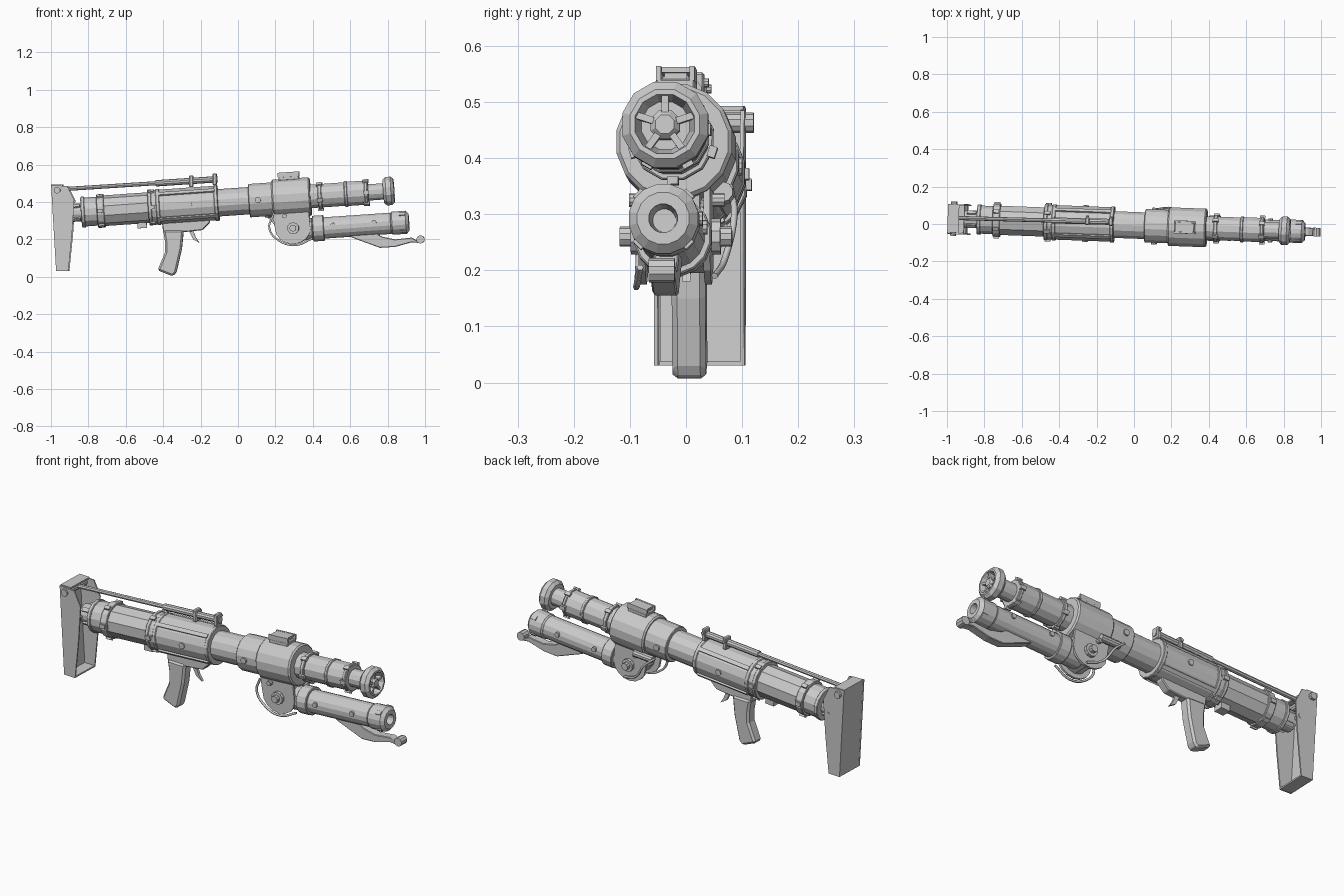
import bpy, bmesh, math
from mathutils import Matrix, Vector

cube = bpy.data.objects.get("Cube")
if cube:
    bpy.data.objects.remove(cube, do_unlink=True)

GREY = (.6, .6, .6, 1)
steel = bpy.data.materials.new("plain_grey")
steel.use_nodes = True
steel.diffuse_color = GREY
steel.node_tree.nodes["Principled BSDF"].inputs["Base Color"].default_value = GREY

# YAW turns the whole weapon slightly; AXIS follows the main barrel; UNDER the lower tube
YAW = Matrix.Translation((0, -.007, 0)) @ Matrix.Rotation(-.037, 4, 'Z')
AXIS = YAW @ Matrix.Translation((0, 0, .403)) @ Matrix.Rotation(-.069, 4, 'Y')
UNDER = AXIS @ Matrix.Translation((0, 0, -.173))


def finish(name, bm, frame, bevel=0):
    bmesh.ops.recalc_face_normals(bm, faces=bm.faces)
    bm.transform(frame)
    mesh = bpy.data.meshes.new(name)
    bm.to_mesh(mesh)
    bm.free()
    mesh.materials.append(steel)
    ob = bpy.data.objects.new(name, mesh)
    bpy.context.collection.objects.link(ob)
    if bevel:
        mod = ob.modifiers.new("bevel", 'BEVEL')
        mod.width = bevel
        mod.segments = 1


def tube(name, start, end, radius, sides=14, chamfer=.003, bore=0, depth=.02, frame=AXIS):
    """Chamfered cylinder along x, with an optional tapering bore in its front end."""
    rim = radius - chamfer
    profile = [(start, rim), (start + chamfer, radius), (end - chamfer, radius), (end, rim)]
    if bore:
        profile += [(end, bore), (end - depth, bore * .8)]
    bm = bmesh.new()
    rings = []
    for x, r in profile:
        angles = [math.tau * (i + .5) / sides for i in range(sides)]
        rings.append([bm.verts.new((x, r * math.cos(a), r * math.sin(a))) for a in angles])
    for near, far in zip(rings, rings[1:]):
        for i in range(sides):
            j = (i + 1) % sides
            bm.faces.new((near[i], near[j], far[j], far[i]))
    bm.faces.new(rings[0])
    bm.faces.new(rings[-1])
    finish(name, bm, frame)


def plate(name, outline, middle, width, bevel=0):
    """Extrude an (x, z) outline sideways, centred on y = middle."""
    bm = bmesh.new()
    face = bm.faces.new([bm.verts.new((x, middle - width / 2, z)) for x, z in outline])
    out = bmesh.ops.extrude_face_region(bm, geom=[face])
    moved = [g for g in out["geom"] if isinstance(g, bmesh.types.BMVert)]
    bmesh.ops.translate(bm, verts=moved, vec=(0, width, 0))
    finish(name, bm, YAW, bevel)


def box(name, centre, size, frame=AXIS, bevel=0):
    bm = bmesh.new()
    shape = Matrix.Translation(centre) @ Matrix.Diagonal((*size, 1))
    bmesh.ops.create_cube(bm, size=1, matrix=shape)
    finish(name, bm, frame, bevel)


def rod(name, a, b, radius, sides=10, frame=YAW):
    a, b = Vector(a), Vector(b)
    turn = (b - a).to_track_quat('Z', 'Y').to_matrix().to_4x4()
    bm = bmesh.new()
    bmesh.ops.create_cone(bm, cap_ends=True, segments=sides, radius1=radius, radius2=radius,
                          depth=(b - a).length, matrix=Matrix.Translation((a + b) / 2) @ turn)
    finish(name, bm, frame)


def cross_pin(name, x, z, reach, radius, frame=YAW):
    rod(name, (x, -reach, z), (x, reach, z), radius, frame=frame)


def hose(name, points):
    curve = bpy.data.curves.new(name, 'CURVE')
    curve.dimensions = '3D'
    curve.bevel_depth = .006
    curve.bevel_resolution = 1
    curve.resolution_u = 5
    curve.use_fill_caps = True
    line = curve.splines.new('BEZIER')
    line.bezier_points.add(len(points) - 1)
    for p, co in zip(line.bezier_points, points):
        p.co = co
        p.handle_left_type = p.handle_right_type = 'AUTO'
    curve.materials.append(steel)
    ob = bpy.data.objects.new(name, curve)
    bpy.context.collection.objects.link(ob)
    ob.matrix_world = YAW


def lugs(name, x, radius, count, length=.03, width=.02, frame=AXIS):
    """Small blocks spaced evenly around a tube."""
    for i in range(count):
        turn = Matrix.Rotation(math.tau * (i + .5) / count, 4, 'X')
        box(name, (x, 0, radius), (length, width, .014), frame @ turn)


# Main barrel, rear to front
tube("rear_tube", start=-.91, end=-.83, radius=.048)
tube("rear_flange", start=-.84, end=-.82, radius=.083)
tube("rear_collar", start=-.83, end=-.75, radius=.077)
tube("rear_band", start=-.755, end=-.715, radius=.09)
tube("rear_barrel", start=-.72, end=-.47, radius=.082, sides=10)
tube("middle_body", start=-.48, end=-.11, radius=.094, sides=16)
for middle in (-.47, -.427, -.115):
    tube("body_band", start=middle - .01, end=middle + .01, radius=.098, sides=16)
tube("centre_barrel", start=-.12, end=.08, radius=.073)
tube("front_sleeve", start=.06, end=.19, radius=.091, sides=16)
tube("front_body", start=.185, end=.39, radius=.105, sides=16, chamfer=.007)
tube("front_neck", start=.38, end=.58, radius=.065, sides=12)
tube("neck_band", start=.43, end=.45, radius=.075, sides=12)
tube("front_collar", start=.57, end=.7, radius=.067, sides=12)
for middle in (.58, .688):
    tube("collar_band", start=middle - .008, end=middle + .008, radius=.072, sides=12)
tube("muzzle_neck", start=.69, end=.79, radius=.045, sides=12)

# Muzzle ring with hub and spokes
tube("muzzle_ring", start=.78, end=.837, radius=.079, sides=12, chamfer=.015, bore=.055, depth=.04)
tube("muzzle_hub", start=.79, end=.834, radius=.028, sides=8, chamfer=.01)
for i in range(5):
    spin = Matrix.Rotation(math.tau * i / 5, 4, 'X')
    box("muzzle_spoke", (.817, 0, .04), (.025, .012, .036), AXIS @ spin)

# Lugs, strips and bolts on the barrel
lugs("tail_lug", x=-.87, radius=.048, count=4, length=.05)
lugs("rear_lug", x=-.735, radius=.09, count=6)
lugs("body_lug", x=-.46, radius=.096, count=6)
lugs("body_strip", x=-.27, radius=.094, count=4, length=.3)
lugs("neck_lug", x=.44, radius=.074, count=5)
lugs("collar_lug", x=.688, radius=.07, count=6)
for x in (-.26, .11):
    cross_pin("body_bolt", x, 0, reach=.098, radius=.016, frame=AXIS)

# Stock: channel open to the front, with cross pins
side = [(-.997, .49), (-.91, .485), (-.873, .41), (-.885, .23), (-.905, .03), (-.97, .03)]
for y in (-.08, .074):
    plate("stock_side", side, middle=y, width=.007)
back = [(-.997, .49), (-.99, .49), (-.963, .03), (-.97, .03)]
plate("stock_back", back, middle=0, width=.15)
box("stock_top", (-.967, 0, .489), (.06, .15, .008), YAW)
box("stock_foot", (-.937, 0, .034), (.064, .15, .008), YAW)
cross_pin("stock_pin", -.965, .463, reach=.092, radius=.018)
cross_pin("stock_axle", -.9, .34, reach=.08, radius=.012)

# Strut along the top
rod("strut_rod", (-.965, .004, .467), (-.4, .01, .503), radius=.011, sides=8)
rod("strut_sleeve", (-.44, .01, .5), (-.11, .014, .522), radius=.017)
for x, z in ((-.125, .522), (-.25, .511)):
    box("strut_clamp", (x, .014, z), (.022, .042, .062), YAW, bevel=.004)
    rod("clamp_pin", (x, .01, z + .012), (x, .043, z + .012), radius=.008)

# Top sight
box("sight_base", (.28, 0, .105), (.11, .07, .02), bevel=.003)
box("sight_plate", (.28, 0, .132), (.1, .05, .01))
for s in (-1, 1):
    box("sight_rail", (.28, s * .03, .125), (.115, .009, .026))
    box("sight_post", (.28 + s * .035, 0, .12), (.014, .04, .02))

# Grip and trigger
mount = [(-.41, .32), (-.15, .33), (-.15, .29), (-.19, .25), (-.28, .24), (-.4, .24)]
plate("grip_mount", mount, middle=0, width=.044, bevel=.004)
grip = [(-.4, .25), (-.29, .25), (-.3, .15), (-.33, .02), (-.35, .003),
        (-.43, .035), (-.39, .13), (-.39, .19)]
plate("grip", grip, middle=0, width=.06, bevel=.01)
trigger = [(-.265, .25), (-.24, .25), (-.225, .21), (-.205, .18), (-.24, .2)]
plate("trigger", trigger, middle=0, width=.014)
box("rear_catch", (-.52, 0, -.092), (.05, .05, .03))

# Underslung tube with its hook
tube("lower_neck", start=.29, end=.4, radius=.06, sides=16, chamfer=.015, frame=UNDER)
tube("lower_band", start=.39, end=.45, radius=.07, sides=16, frame=UNDER)
tube("lower_tube", start=.44, end=.81, radius=.058, sides=16, frame=UNDER)
tube("lower_tip", start=.8, end=.905, radius=.063, sides=16, chamfer=.016,
     bore=.026, depth=.06, frame=UNDER)
lugs("tip_lug", x=.872, radius=.06, count=4, frame=UNDER)
for x in (.5, .72):
    cross_pin("lower_bolt", x, .012, reach=.064, radius=.013, frame=UNDER)
hook = [(.56, .24), (.61, .21), (.76, .155), (.84, .16), (.93, .185),
        (.98, .18), (.93, .21), (.84, .2), (.77, .215), (.73, .24)]
plate("front_hook", hook, middle=0, width=.044, bevel=.003)
cross_pin("hook_end", .977, .2, reach=.023, radius=.022)

# Hinge holding the lower tube
cheek = [(.18, .37), (.38, .35)]
for i in range(9):
    a = -math.pi * i / 8
    cheek.append((.295 + .095 * math.cos(a), .26 + .085 * math.sin(a)))
for s in (-1, 1):
    plate("hinge_cheek", cheek, middle=s * .058, width=.012)
cross_pin("hinge_core", .295, .26, reach=.05, radius=.065)
cross_pin("hinge_boss", .297, .26, reach=.08, radius=.032)
cross_pin("hinge_knob", .297, .26, reach=.1, radius=.018)
cross_pin("hinge_stud", .25, .325, reach=.085, radius=.012)
box("hinge_block", (.29, 0, .32), (.15, .09, .07), YAW)
hose("hinge_hose", [(.19, -.07, .33), (.17, -.07, .26), (.22, -.07, .195), (.31, -.07, .17),
                    (.4, -.06, .205)])
hose("side_hose", [(.12, .09, .35), (.18, .1, .3), (.24, .085, .22), (.32, .07, .19)])
rod("side_tube", (.14, .082, .335), (.25, .082, .34), radius=.018)
